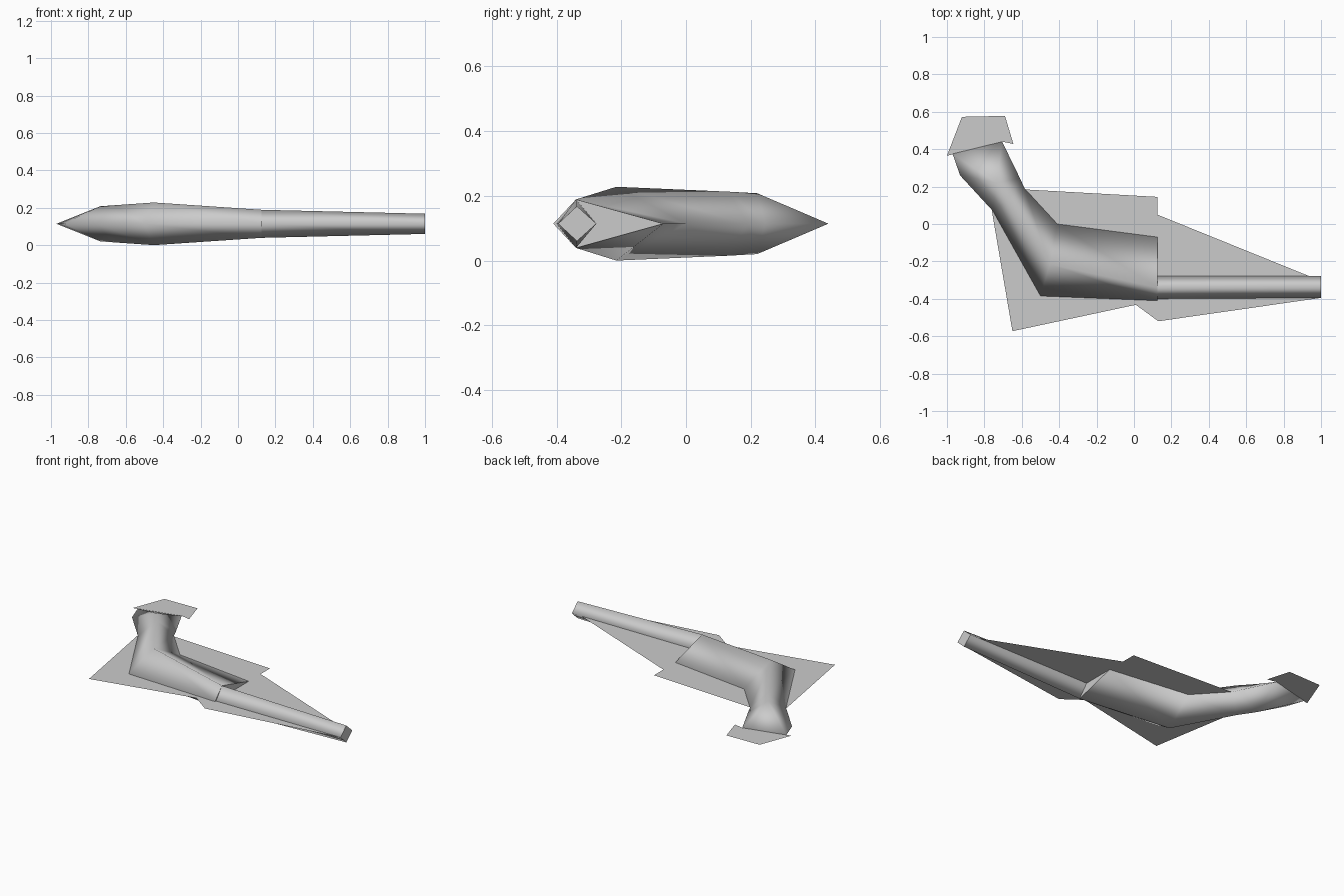
import bpy
import bmesh

cube = bpy.data.objects.get("Cube")
if cube:
    bpy.data.objects.remove(cube, do_unlink=True)

MID = 0.114  # height of the centre plane

grey = bpy.data.materials.new("plain grey")
grey.use_nodes = True
grey.diffuse_color = (0.6, 0.6, 0.6, 1)
grey.node_tree.nodes["Principled BSDF"].inputs["Base Color"].default_value = (0.6, 0.6, 0.6, 1)


def finish(bm, name):
    mesh = bpy.data.meshes.new(name)
    bm.to_mesh(mesh)
    bm.free()
    mesh.materials.append(grey)
    obj = bpy.data.objects.new(name, mesh)
    bpy.context.collection.objects.link(obj)
    return obj


def loft(name, sections, edge=None):
    """Skin diamond sections (outer point, ridge point, inner point, half height).
    The end closes to a flat edge when one is given, otherwise with a cap."""
    bm = bmesh.new()
    rings = []
    for outer, ridge, inner, h in sections:
        pts = [(*outer, MID), (*ridge, MID + h), (*inner, MID), (*ridge, MID - h)]
        rings.append([bm.verts.new(p) for p in pts])
    for a, b in zip(rings, rings[1:]):
        for i in range(4):
            j = (i + 1) % 4
            bm.faces.new((a[i], a[j], b[j], b[i])).smooth = True
    bm.faces.new(rings[0])
    last = rings[-1]
    if edge:
        p, q = (bm.verts.new((*e, MID)) for e in edge)
        for ridge in (last[1], last[3]):
            for tri in ((last[0], ridge, p), (ridge, q, p), (ridge, last[2], q)):
                bm.faces.new(tri).smooth = True
    else:
        bm.faces.new(last)
    bmesh.ops.recalc_face_normals(bm, faces=bm.faces)
    return finish(bm, name)


def plate(name, outline):
    """Flat sheet on the centre plane, facing up."""
    bm = bmesh.new()
    face = bm.faces.new([bm.verts.new((x, y, MID)) for x, y in outline])
    face.normal_update()
    if face.normal.z < 0:
        face.normal_flip()
    bmesh.ops.triangulate(bm, faces=[face])
    return finish(bm, name)


# Bent body, from the broad end through the bend and neck to the flattened head
loft("body", [
    ((0.125, -0.41), (0.125, -0.34), (0.125, -0.07), 0.075),
    ((-0.50, -0.385), (-0.45, -0.215), (-0.41, 0.0), 0.114),
    ((-0.755, 0.07), (-0.665, 0.13), (-0.585, 0.19), 0.099),
    ((-0.93, 0.26), (-0.735, 0.22), (-0.61, 0.245), 0.094),
], edge=((-0.97, 0.375), (-0.705, 0.44)))

# Long tapering rod
loft("rod", [
    ((1.0, -0.395), (1.0, -0.337), (1.0, -0.277), 0.054),
    ((0.125, -0.40), (0.125, -0.34), (0.125, -0.277), 0.075),
])

# Thin sheets
plate("main_fin", [
    (-0.59, 0.185), (0.125, 0.145), (0.125, 0.05), (0.94, -0.28), (1.0, -0.395),
    (0.13, -0.52), (0.01, -0.432), (-0.65, -0.573), (-0.76, 0.07),
])
plate("head_fin", [
    (-1.0, 0.365), (-0.92, 0.573), (-0.69, 0.578), (-0.645, 0.428), (-0.705, 0.44),
])
